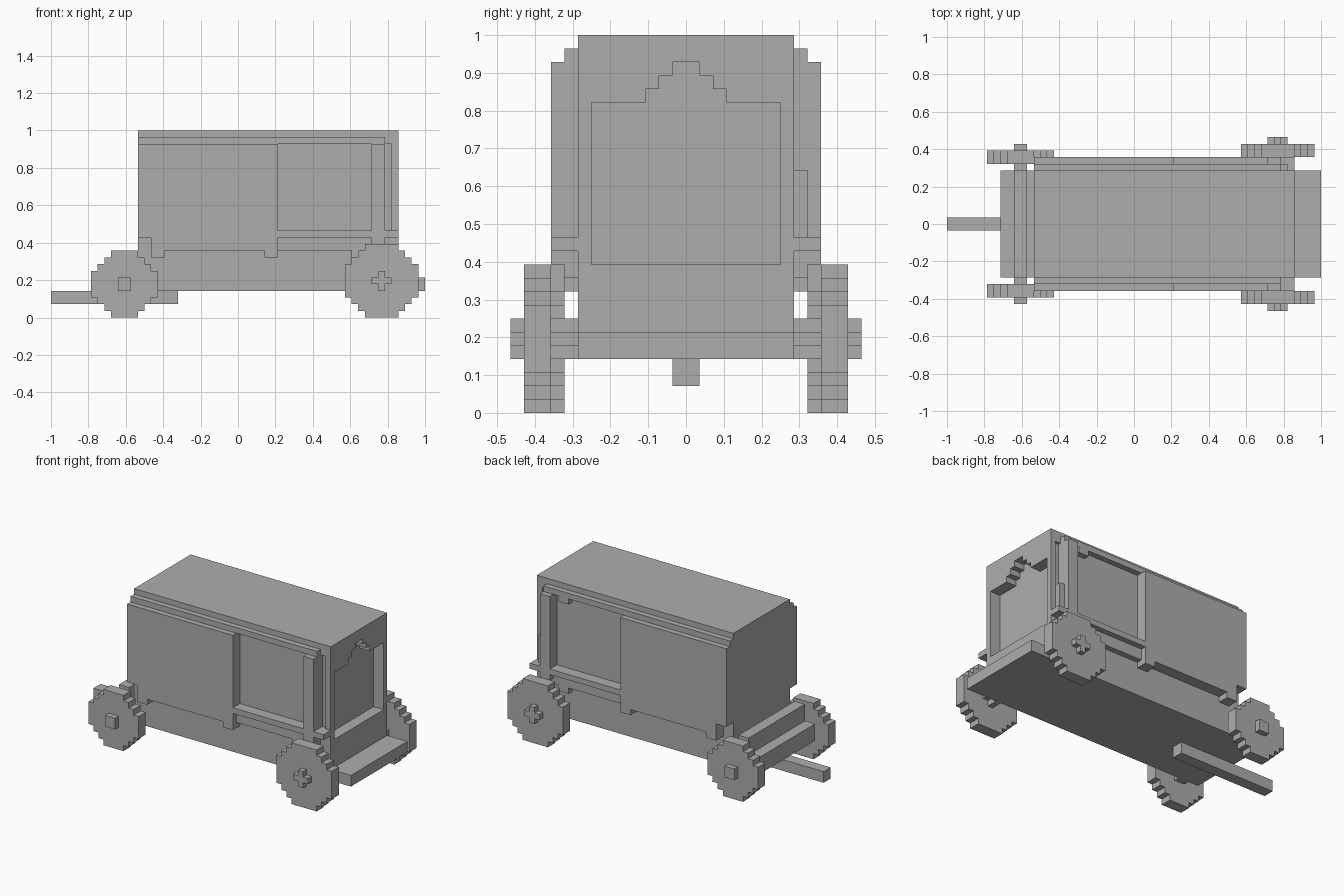
import bpy
import bmesh
from mathutils import Vector

cube = bpy.data.objects.get("Cube")
if cube:
    bpy.data.objects.remove(cube, do_unlink=True)

U = 1 / 28   # one block of the grid the wagon is built on

grey = bpy.data.materials.new("plain grey")
grey.use_nodes = True
grey.diffuse_color = (0.42, 0.42, 0.42, 1)
grey.node_tree.nodes["Principled BSDF"].inputs["Base Color"].default_value = (0.42, 0.42, 0.42, 1)


def prism(name, outline, axis, lo, hi):
    """Extrude an outline along x or y; sizes in blocks, x counted from the tail."""
    bm = bmesh.new()

    def place(a, b, depth):
        x, y = (depth, a) if axis == "x" else (a, depth)
        return Vector(((x - 28) * U, y * U, b * U))

    face = bm.faces.new([bm.verts.new(place(a, b, lo)) for a, b in outline])
    extruded = bmesh.ops.extrude_face_region(bm, geom=[face])
    shift = place(0, 0, hi) - place(0, 0, lo)
    moved = [v for v in extruded["geom"] if isinstance(v, bmesh.types.BMVert)]
    bmesh.ops.translate(bm, verts=moved, vec=shift)
    bmesh.ops.recalc_face_normals(bm, faces=bm.faces)
    mesh = bpy.data.meshes.new(name)
    bm.to_mesh(mesh)
    bm.free()
    mesh.materials.append(grey)
    obj = bpy.data.objects.new(name, mesh)
    bpy.context.collection.objects.link(obj)
    return obj


def box(name, x, y, z):
    corners = [(x[0], z[0]), (x[1], z[0]), (x[1], z[1]), (x[0], z[1])]
    return prism(name, corners, "y", *y)


def cut(target, cutter):
    mod = target.modifiers.new("recess", "BOOLEAN")
    mod.operation = "DIFFERENCE"
    mod.solver = "EXACT"
    mod.object = cutter
    cutter.hide_render = True
    cutter.hide_set(True)
    cutter.display_type = "WIRE"


def wheel_outline(cx, size, flat):
    """Stepped disc resting on the ground."""
    r = size / 2
    quarter = []
    w, h = flat / 2, r
    while w < r:
        quarter += [(w, h), (w, h - 1)]
        w, h = w + 1, h - 1
    quarter.append((w, h))
    right = quarter + [(a, -b) for a, b in reversed(quarter)]
    left = [(-a, b) for a, b in reversed(right)]
    return [(cx + a, r + b) for a, b in right + left]


# Chassis, front step and drawbar
box("chassis", (8, 52), (-8, 8), (4, 7))
box("front_step", (52, 56), (-8, 8), (4, 6))
box("drawbar", (0, 19), (-1, 1), (2, 4))
box("rear_axle_beam", (10, 12), (-8, 8), (7, 10))

# Body with a stepped arch recess in the front end
body = box("body", (13, 52), (-8, 8), (7, 28))
arch = [(7, 11), (7, 23), (3, 23), (3, 24), (2, 24), (2, 25), (1, 25), (1, 26)]
arch += [(-a, b) for a, b in reversed(arch)]
cut(body, prism("front_opening_cutter", arch, "x", 50, 54))

# Side panel outline with two feet below its lower edge
panel = [(13, 12), (15, 12), (15, 9), (17, 9), (17, 10), (32, 10),
         (32, 9), (34, 9), (34, 26), (13, 26)]

for s, side in ((-1, "right"), (1, "left")):
    def span(a, b):
        return tuple(sorted((s * a, s * b)))

    # Side walls, trim, window sill and corner post
    prism(f"{side}_side_panel", panel, "y", *span(8, 10))
    box(f"{side}_top_trim", (13, 50), span(8, 9), (26, 27))
    box(f"{side}_window_sill", (34, 52), span(8, 10), (12, 13))
    box(f"{side}_lower_band", (34, 50), span(8, 9), (10, 12))
    box(f"{side}_band_foot", (45, 47), span(8, 9), (9, 10))
    box(f"{side}_corner_post", (48, 50), span(8, 10), (11, 26))
    cut(body, box(f"{side}_slit_cutter", (50, 51), span(7.5, 9), (13, 26)))

    # Rear wheel with square axle
    prism(f"{side}_rear_wheel", wheel_outline(11, 10, 4), "y", *span(9, 11))
    box(f"{side}_rear_axle", (10, 12), span(8, 12), (4, 6))

    # Front wheel with cross-shaped hub
    prism(f"{side}_front_wheel", wheel_outline(49.5, 11, 5), "y", *span(10, 12))
    box(f"{side}_front_axle", (48, 51), span(8, 13), (5, 6))
    box(f"{side}_front_hub", (49, 50), span(8, 13), (4, 7))

# Small fittings on the left side
box("left_window_bracket", (45, 47), (8, 9), (25, 26))
box("left_corner_block", (50, 51), (8, 9), (13, 18))
